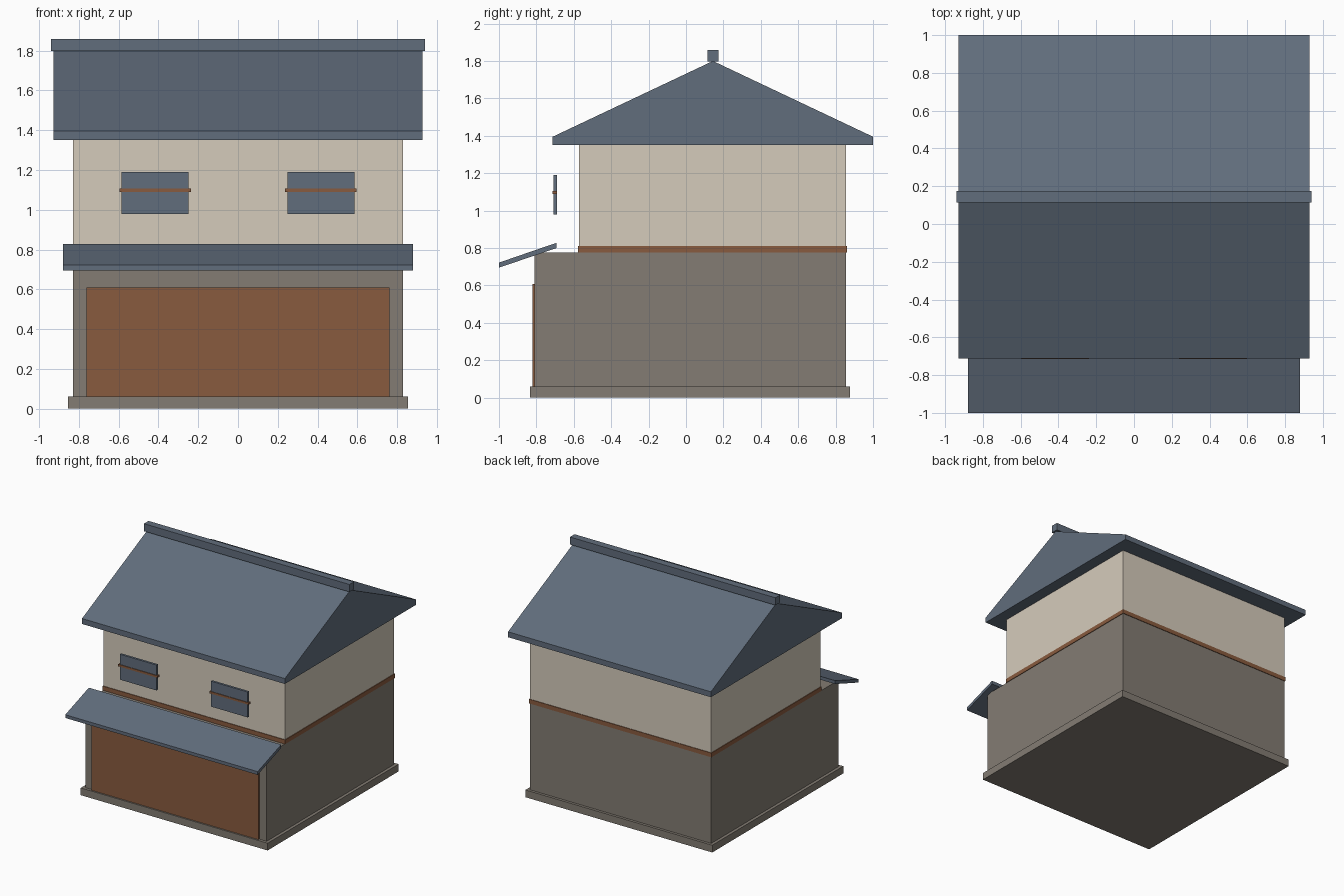
import bpy

if "Cube" in bpy.data.objects:
    bpy.data.objects.remove(bpy.data.objects["Cube"])


def material(name, rgb):
    # sRGB 0-255 converted to linear
    lin = [((c / 255 + 0.055) / 1.055) ** 2.4 for c in rgb]
    m = bpy.data.materials.new(name)
    m.diffuse_color = (*lin, 1)
    m.use_nodes = True
    m.node_tree.nodes["Principled BSDF"].inputs["Base Color"].default_value = m.diffuse_color
    return m


CREAM = material("cream plaster", (213, 203, 187))
STONE = material("grey stone", (131, 124, 115))
WOOD = material("brown wood", (137, 91, 62))
SLATE = material("blue slate", (97, 109, 124))


def prism(name, profile, x0, x1, mat):
    """Extrude a counter-clockwise (y, z) profile along x."""
    n = len(profile)
    verts = [(x, y, z) for x in (x0, x1) for y, z in profile]
    faces = [tuple(reversed(range(n))), tuple(range(n, 2 * n))]
    faces += [(i, (i + 1) % n, n + (i + 1) % n, n + i) for i in range(n)]
    mesh = bpy.data.meshes.new(name)
    mesh.from_pydata(verts, [], faces)
    mesh.materials.append(mat)
    ob = bpy.data.objects.new(name, mesh)
    bpy.context.collection.objects.link(ob)
    return ob


def box(name, x, y, z, mat):
    prof = [(y[0], z[0]), (y[1], z[0]), (y[1], z[1]), (y[0], z[1])]
    return prism(name, prof, x[0], x[1], mat)


# Foundation and storeys
box("foundation", (-0.855, 0.855), (-0.834, 0.878), (0, 0.06), STONE)
box("lower_storey", (-0.83, 0.83), (-0.81, 0.856), (0.06, 0.775), STONE)
box("upper_storey", (-0.83, 0.83), (-0.572, 0.856), (0.775, 1.35), CREAM)
box("floor_trim", (-0.835, 0.835), (-0.577, 0.861), (0.775, 0.81), WOOD)

# Shop front shutter
box("front_shutter", (-0.763, 0.763), (-0.822, -0.81), (0.06, 0.608), WOOD)

# Main gable roof with fascia and ridge cap
prism("main_roof", [(-0.713, 1.35), (1.0, 1.35), (1.0, 1.395),
                    (0.144, 1.8), (-0.713, 1.395)], -0.928, 0.928, SLATE)
box("ridge_cap", (-0.94, 0.94), (0.114, 0.174), (1.798, 1.86), SLATE)

# Sloping canopy above the shutter
prism("front_canopy", [(-1.0, 0.695), (-0.692, 0.8), (-0.692, 0.828),
                       (-1.0, 0.722)], -0.88, 0.88, SLATE)

# Two windows hung in front of the upper wall, each with a wooden bar
for side, cx in (("left", -0.417), ("right", 0.417)):
    box(side + "_window", (cx - 0.168, cx + 0.168), (-0.709, -0.69),
        (0.98, 1.19), SLATE)
    box(side + "_window_bar", (cx - 0.18, cx + 0.18), (-0.714, -0.69),
        (1.089, 1.106), WOOD)
